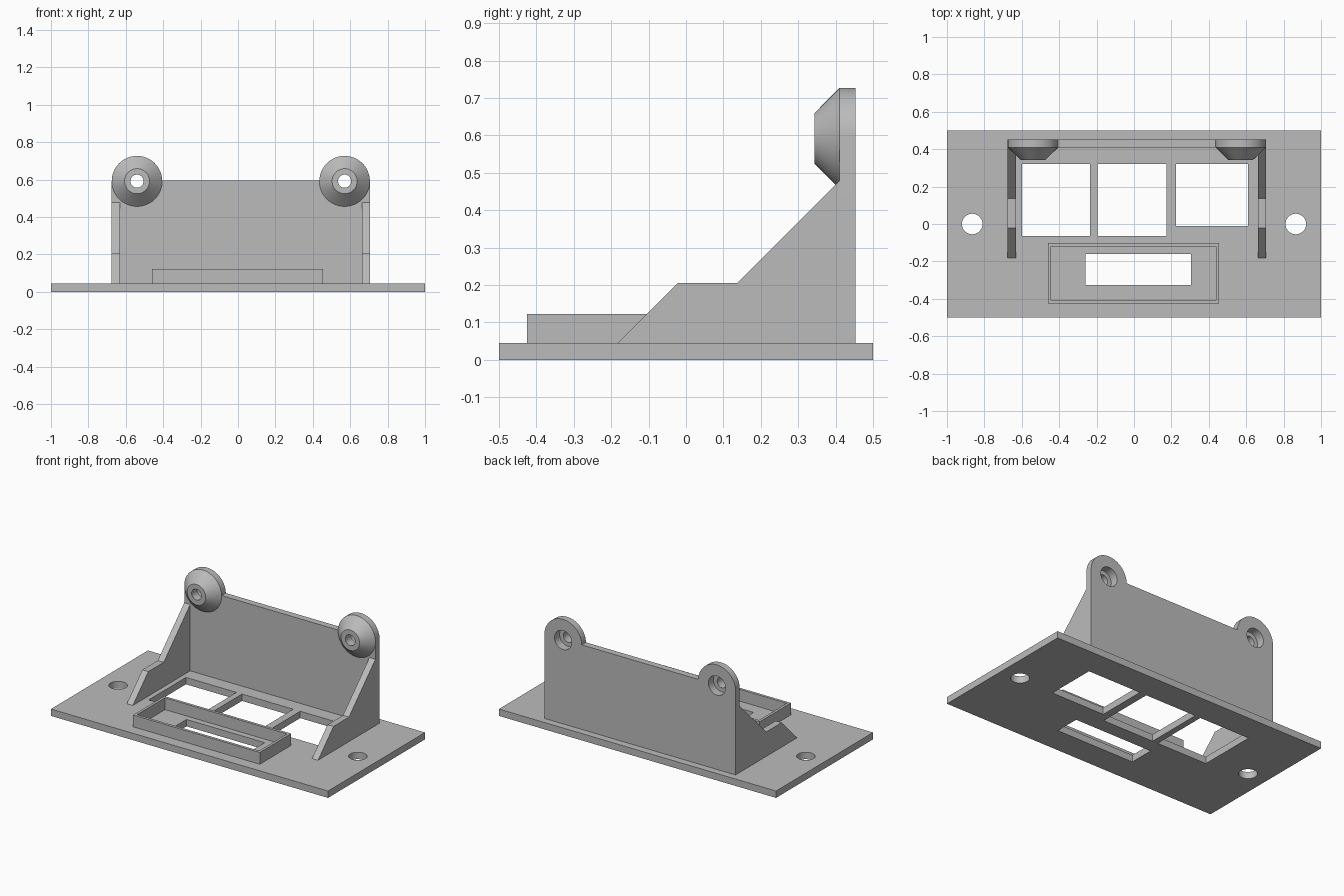
import bpy, bmesh
from math import sin, cos, radians, tau

cube = bpy.data.objects.get("Cube")
if cube:
    bpy.data.objects.remove(cube, do_unlink=True)

grey = bpy.data.materials.new("plain grey")
grey.use_nodes = True
COLOUR = (0.5, 0.5, 0.5, 1)
grey.diffuse_color = COLOUR
grey.node_tree.nodes["Principled BSDF"].inputs["Base Color"].default_value = COLOUR

PLATE_TOP = 0.045
WALL_FRONT, WALL_BACK = 0.41, 0.453
LEFT, RIGHT = 0.705, -0.675
EAR_R, EAR_Z = 0.135, 0.592
EARS = {"left": LEFT - EAR_R, "right": RIGHT + EAR_R}
BORE_R = 0.062


def finish(name, bm):
    """Weld, orient, shade and link a mesh."""
    bmesh.ops.remove_doubles(bm, verts=bm.verts, dist=0.0002)
    bmesh.ops.recalc_face_normals(bm, faces=bm.faces)
    for f in bm.faces:
        f.smooth = True
        f.material_index = 0
    for e in bm.edges:
        e.smooth = len(e.link_faces) == 2 and e.calc_face_angle(0) < radians(30)
    mesh = bpy.data.meshes.new(name)
    bm.to_mesh(mesh)
    bm.free()
    mesh.materials.append(grey)
    obj = bpy.data.objects.new(name, mesh)
    bpy.context.collection.objects.link(obj)
    return obj


def rect(x0, x1, y0, y1):
    return [(x0, y0), (x1, y0), (x1, y1), (x0, y1)]


def arc(cx, cy, r, start, end, steps=32):
    angles = [radians(start + (end - start) * i / steps) for i in range(steps + 1)]
    return [(cx + r * cos(a), cy + r * sin(a)) for a in angles]


def circle(cx, cy, r):
    return arc(cx, cy, r, 0, 360, 48)[:-1]


def slab(name, loops, lo, hi, place):
    """Extrude a flat outline with holes from lo to hi; place maps (u, v, w) to xyz."""
    curve = bpy.data.curves.new(name, "CURVE")
    curve.dimensions = "2D"
    curve.fill_mode = "BOTH"
    curve.extrude = (hi - lo) / 2
    for loop in loops:
        spline = curve.splines.new("POLY")
        spline.points.add(len(loop) - 1)
        for point, (u, v) in zip(spline.points, loop):
            point.co = (u, v, 0, 1)
        spline.use_cyclic_u = True
    temp = bpy.data.objects.new(name + " outline", curve)
    bpy.context.collection.objects.link(temp)
    graph = bpy.context.evaluated_depsgraph_get()
    mesh = bpy.data.meshes.new_from_object(temp.evaluated_get(graph))
    bpy.data.objects.remove(temp, do_unlink=True)
    bpy.data.curves.remove(curve)
    bm = bmesh.new()
    bm.from_mesh(mesh)
    bpy.data.meshes.remove(mesh)
    for v in bm.verts:
        v.co = place(v.co.x, v.co.y, v.co.z + (lo + hi) / 2)
    return finish(name, bm)


def flat(u, v, w):
    return (u, v, w)


def upright(u, v, w):
    return (u, w, v)


def sideways(u, v, w):
    return (w, u, v)


def lathe(name, profile, cx, cz, steps=48):
    """Spin a closed (radius, y) profile about a front-to-back axis."""
    bm = bmesh.new()
    rings = [[bm.verts.new((cx + r * cos(tau * i / steps), y, cz + r * sin(tau * i / steps)))
              for r, y in profile] for i in range(steps)]
    n = len(profile)
    for i in range(steps):
        a, b = rings[i], rings[(i + 1) % steps]
        for j in range(n):
            k = (j + 1) % n
            bm.faces.new((a[j], a[k], b[k], b[j]))
    return finish(name, bm)


# Base plate with three windows, a slot and two screw holes
slab("base_plate", [
    rect(-1, 1, -0.5, 0.5),
    rect(-0.6, -0.235, -0.065, 0.32),
    rect(-0.195, 0.175, -0.065, 0.32),
    rect(0.225, 0.61, -0.01, 0.32),
    rect(-0.26, 0.305, -0.325, -0.16),
    circle(-0.865, 0, 0.055),
    circle(0.865, 0, 0.055),
], 0, PLATE_TOP, flat)

# Thin raised frame around the slot
slab("slot_frame", [
    rect(-0.46, 0.455, -0.425, -0.102),
    rect(-0.443, 0.438, -0.407, -0.12),
], PLATE_TOP, 0.122, flat)

# Back wall with two rounded ears
wall = [(LEFT, PLATE_TOP)]
wall += arc(EARS["left"], EAR_Z, EAR_R, 0, 178)
wall += arc(EARS["right"], EAR_Z, EAR_R, 2, 180)
wall += [(RIGHT, PLATE_TOP)]
slab("back_wall", [wall] + [circle(x, EAR_Z, BORE_R) for x in EARS.values()],
     WALL_FRONT, WALL_BACK, upright)

# Conical bosses with a counterbored screw hole
boss = [(EAR_R, WALL_FRONT), (0.067, 0.343), (0.035, 0.343),
        (0.035, 0.4), (BORE_R, 0.4), (BORE_R, WALL_FRONT)]
for side, x in EARS.items():
    lathe(side + "_boss", boss, x, EAR_Z)

# Stepped side braces
brace = [(WALL_FRONT, PLATE_TOP), (-0.182, PLATE_TOP), (-0.022, 0.205),
         (0.137, 0.205), (WALL_FRONT, 0.478)]
slab("left_brace", [brace], LEFT - 0.043, LEFT, sideways)
slab("right_brace", [brace], RIGHT, RIGHT + 0.043, sideways)
